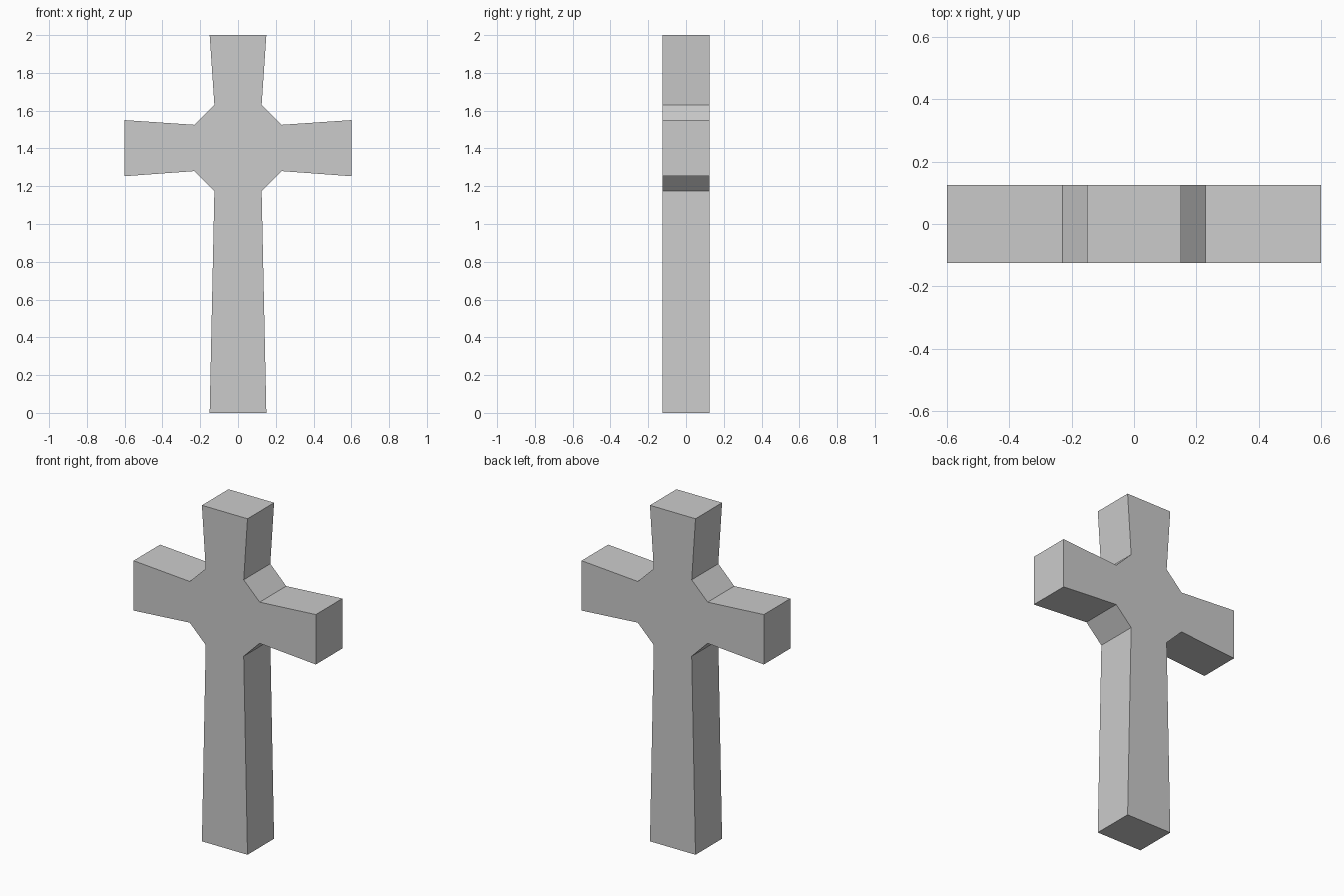
import bpy
import bmesh

if "Cube" in bpy.data.objects:
    bpy.data.objects.remove(bpy.data.objects["Cube"])

DEPTH = 0.25

# Right half of the outline, bottom to top (x, z)
half = [
    (0.15, 0.0),
    (0.125, 1.175), (0.23, 1.28),   # lower chamfer
    (0.60, 1.253), (0.60, 1.55),    # flared arm end
    (0.23, 1.525), (0.125, 1.63),   # upper chamfer
    (0.15, 2.0),
]
# Mirror to the left half to close the profile
outline = half + [(-x, z) for x, z in reversed(half)]

# Cross body: profile face extruded front to back
bm = bmesh.new()
front = bm.faces.new([bm.verts.new((x, -DEPTH / 2, z)) for x, z in outline])
result = bmesh.ops.extrude_face_region(bm, geom=[front], use_keep_orig=True)
back_verts = [v for v in result["geom"] if isinstance(v, bmesh.types.BMVert)]
bmesh.ops.translate(bm, verts=back_verts, vec=(0, DEPTH, 0))
bmesh.ops.recalc_face_normals(bm, faces=bm.faces)

mesh = bpy.data.meshes.new("cross")
bm.to_mesh(mesh)
bm.free()
cross = bpy.data.objects.new("cross", mesh)
bpy.context.collection.objects.link(cross)
